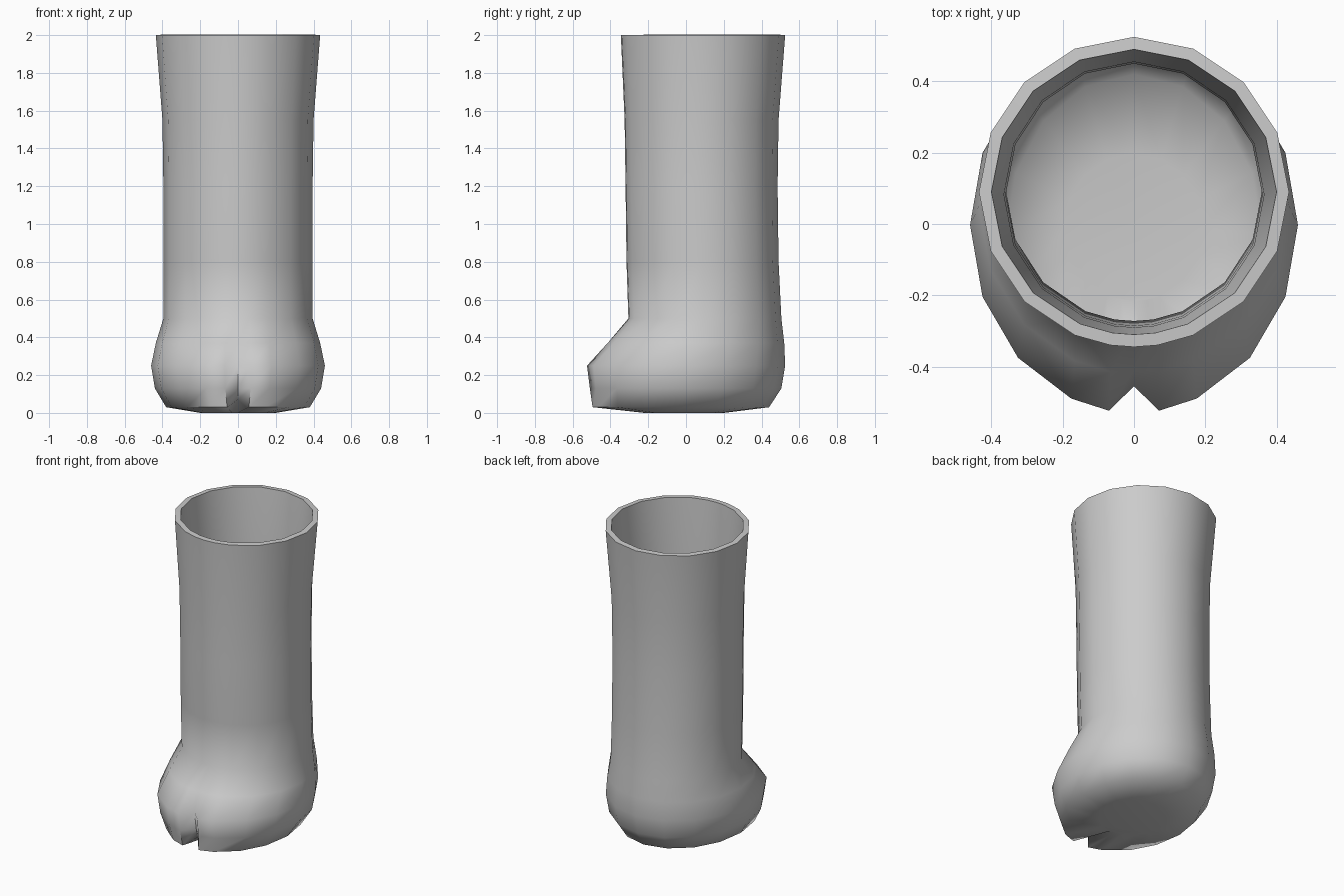
import bpy, bmesh, math

cube = bpy.data.objects.get("Cube")
if cube:
    bpy.data.objects.remove(cube, do_unlink=True)

# Plain grey material
grey = bpy.data.materials.new("soft_grey")
grey.use_nodes = True
colour = (0.6, 0.6, 0.6, 1)
grey.diffuse_color = colour
grey.node_tree.nodes["Principled BSDF"].inputs["Base Color"].default_value = colour

# Cross-sections: height, half width, front y, back y, toe cleft depth, cleft lift
sections = [
    (0.00, 0.20, -0.22, 0.20, 0, 0),
    (0.03, 0.38, -0.50, 0.44, 0.08, 0.04),
    (0.13, 0.44, -0.515, 0.505, 0.08, 0),
    (0.25, 0.46, -0.53, 0.525, 0.075, 0),
    (0.37, 0.435, -0.42, 0.52, 0.01, 0),
    (0.50, 0.395, -0.305, 0.505, 0, 0),
    (0.80, 0.395, -0.315, 0.49, 0, 0),
    (1.20, 0.395, -0.32, 0.485, 0, 0),
    (1.55, 0.40, -0.325, 0.49, 0, 0),
    (2.00, 0.435, -0.345, 0.525, 0, 0),
]

# Sixteen even sides starting at the front, plus one extra either side of the cleft
toe = math.radians(8.75)
angles = [0, toe] + [i * math.tau / 16 for i in range(1, 16)] + [math.tau - toe]

# Loft the boot shell
bm = bmesh.new()
rings = []
for z, half, front, back, cleft, lift in sections:
    middle, reach = (front + back) / 2, (back - front) / 2
    ring = []
    for i, a in enumerate(angles):
        y = middle - reach * math.cos(a)
        at_cleft = i == 0
        ring.append(bm.verts.new((half * math.sin(a),
                                  y + cleft * at_cleft,
                                  z + lift * at_cleft)))
    rings.append(ring)
n = len(angles)
for low, high in zip(rings, rings[1:]):
    for i in range(n):
        j = (i + 1) % n
        bm.faces.new((low[i], low[j], high[j], high[i]))

# Sole
bm.faces.new(rings[0][::-1])
bmesh.ops.recalc_face_normals(bm, faces=bm.faces)
mesh = bpy.data.meshes.new("boot")
bm.to_mesh(mesh)
bm.free()
mesh.materials.append(grey)

boot = bpy.data.objects.new("boot", mesh)
bpy.context.collection.objects.link(boot)
bpy.ops.object.select_all(action="DESELECT")
boot.select_set(True)
bpy.context.view_layer.objects.active = boot

# Wall thickness, leaving the top open
wall = boot.modifiers.new("wall", "SOLIDIFY")
wall.thickness = 0.035
wall.offset = -1
bpy.ops.object.modifier_apply(modifier=wall.name)
bpy.ops.object.shade_smooth_by_angle(angle=math.radians(65))
